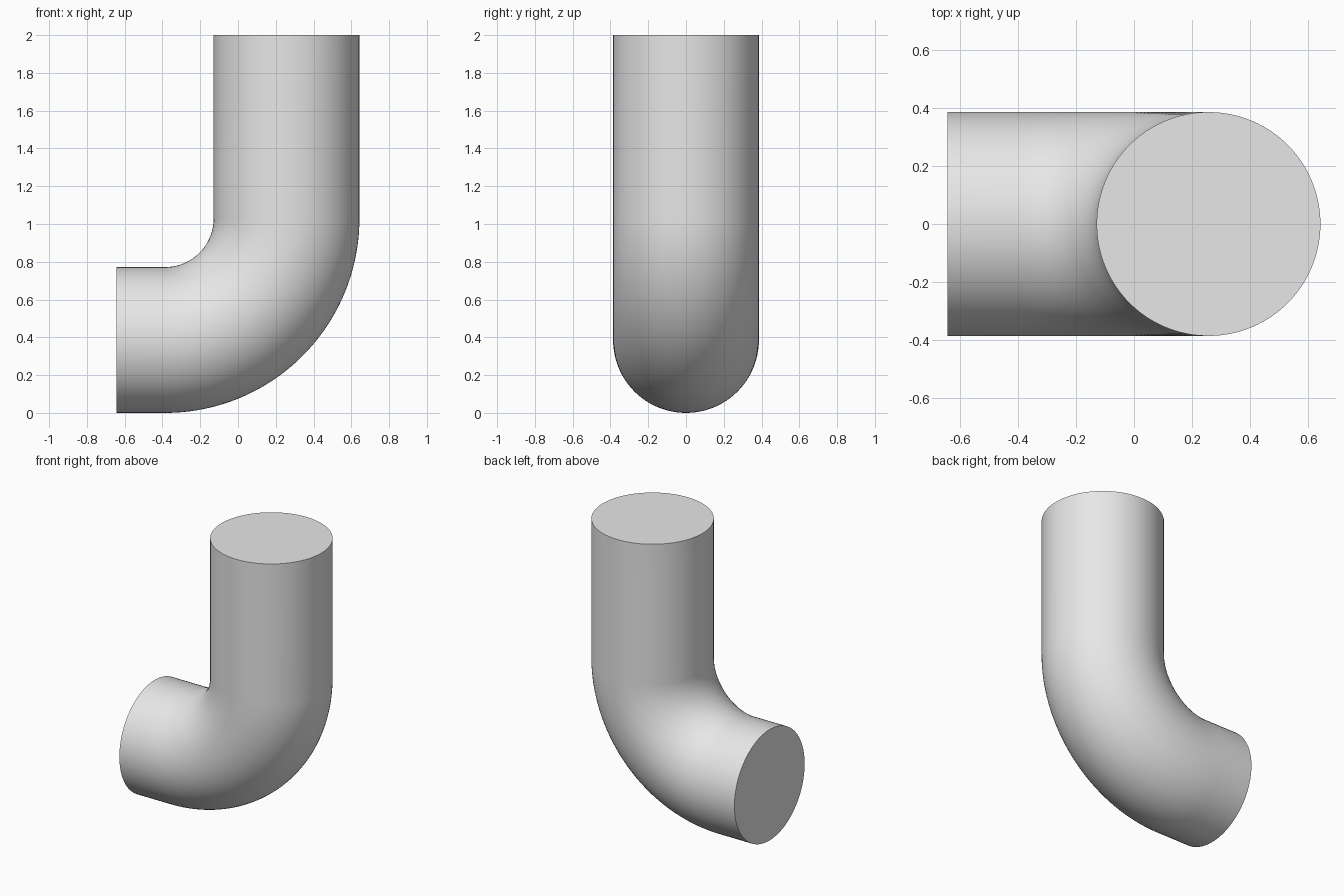
import bpy, bmesh, math
from mathutils import Vector

if "Cube" in bpy.data.objects:
    bpy.data.objects.remove(bpy.data.objects["Cube"])

R = 0.386          # pipe radius
BEND = 0.643       # centreline bend radius
SIDES, STEPS = 96, 48
LEFT, TOP = -0.643, 2.0
CX, CZ = 0.257 - BEND, R + BEND   # centre of the bend

# Centreline stations: (position, angle of travel in the xz plane)
stations = [(Vector((LEFT, 0, R)), 0.0)]
for i in range(STEPS + 1):
    a = math.pi / 2 * i / STEPS
    stations.append((Vector((CX + BEND * math.sin(a), 0, CZ - BEND * math.cos(a))), a))
stations.append((Vector((CX + BEND, 0, TOP)), math.pi / 2))

# Sweep a circle along the centreline
bm = bmesh.new()
rings = []
for pos, a in stations:
    normal = Vector((-math.sin(a), 0, math.cos(a)))
    ring = []
    for k in range(SIDES):
        t = 2 * math.pi * k / SIDES
        ring.append(bm.verts.new(pos + R * (math.cos(t) * normal + math.sin(t) * Vector((0, 1, 0)))))
    rings.append(ring)
for r0, r1 in zip(rings, rings[1:]):
    for k in range(SIDES):
        n = (k + 1) % SIDES
        bm.faces.new((r0[k], r0[n], r1[n], r1[k]))

# Flat end caps
bm.faces.new(rings[0])
bm.faces.new(rings[-1])
bmesh.ops.recalc_face_normals(bm, faces=bm.faces[:])

mesh = bpy.data.meshes.new("elbow_pipe")
bm.to_mesh(mesh)
bm.free()
pipe = bpy.data.objects.new("elbow_pipe", mesh)
bpy.context.collection.objects.link(pipe)

# Plain grey finish
grey = bpy.data.materials.new("light_grey")
grey.diffuse_color = (0.8, 0.8, 0.8, 1)
grey.use_nodes = True
grey.node_tree.nodes["Principled BSDF"].inputs["Base Color"].default_value = grey.diffuse_color
mesh.materials.append(grey)

# Smooth walls, sharp end rims
bpy.context.view_layer.objects.active = pipe
pipe.select_set(True)
bpy.ops.object.shade_smooth_by_angle(angle=math.radians(30))
